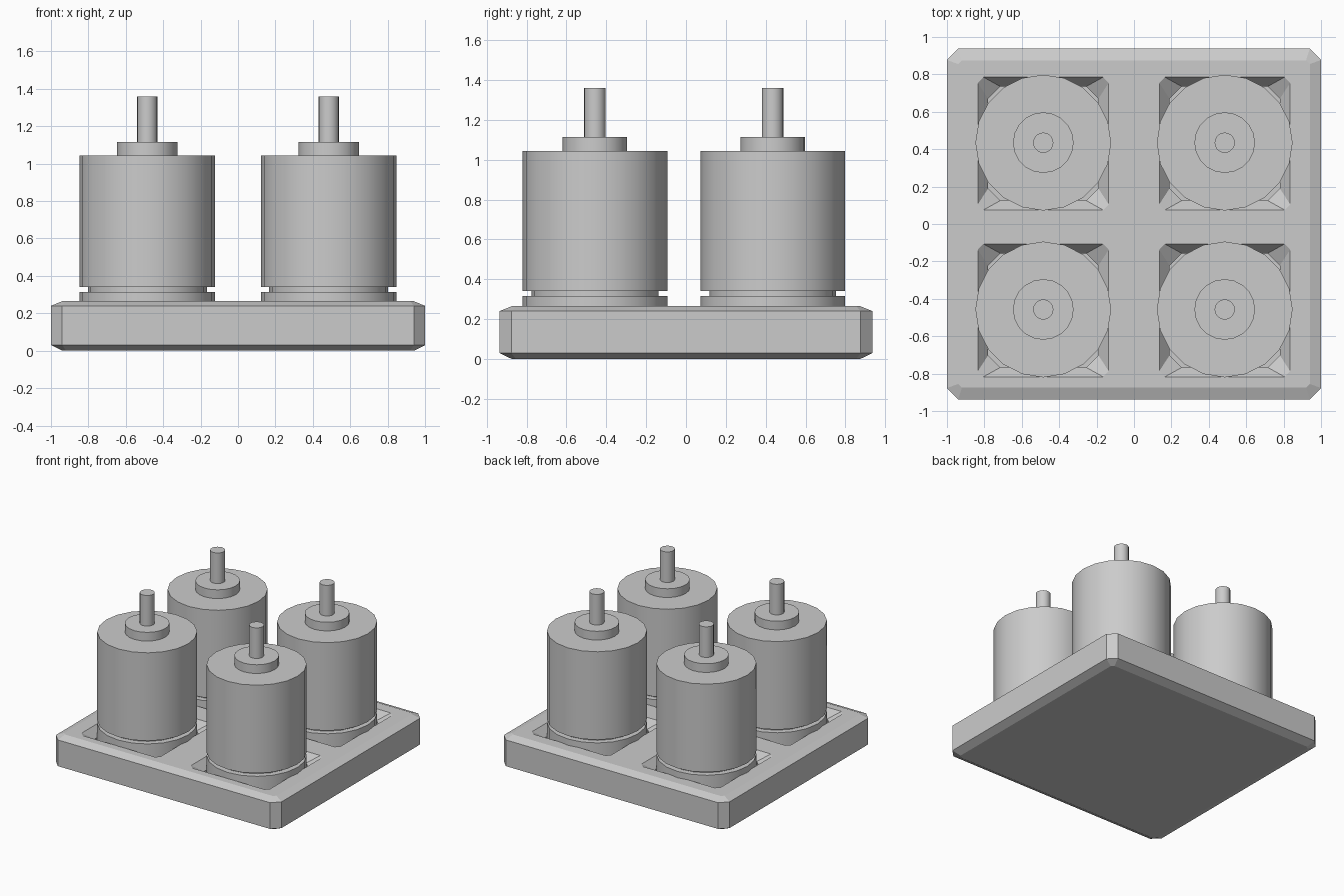
import bpy, bmesh
from math import cos, sin, pi, radians

if "Cube" in bpy.data.objects:
    bpy.data.objects.remove(bpy.data.objects["Cube"])


def loft(name, rings, loc=(0, 0, 0)):
    """Skin a stack of equal-length point rings and cap both ends."""
    bm = bmesh.new()
    loops = [[bm.verts.new(p) for p in ring] for ring in rings]
    n = len(loops[0])
    for a, b in zip(loops, loops[1:]):
        for i in range(n):
            j = (i + 1) % n
            bm.faces.new((a[i], a[j], b[j], b[i]))
    bm.faces.new(loops[0][::-1])
    bm.faces.new(loops[-1])
    bmesh.ops.recalc_face_normals(bm, faces=bm.faces)
    mesh = bpy.data.meshes.new(name)
    bm.to_mesh(mesh)
    bm.free()
    obj = bpy.data.objects.new(name, mesh)
    obj.location = loc
    bpy.context.collection.objects.link(obj)
    return obj


def octagon(hx, hy, cut, z):
    """Rectangle with cut corners."""
    return [(hx, -hy + cut, z), (hx, hy - cut, z), (hx - cut, hy, z), (-hx + cut, hy, z),
            (-hx, hy - cut, z), (-hx, -hy + cut, z), (-hx + cut, -hy, z), (hx - cut, -hy, z)]


def circle(r, z, n=20):
    return [(r * cos(2 * pi * i / n), r * sin(2 * pi * i / n), z) for i in range(n)]


# Chamfered base slab
base = loft("base", [octagon(0.94, 0.875, 0.02, 0.0), octagon(1.0, 0.937, 0.06, 0.03),
                     octagon(1.0, 0.937, 0.06, 0.24), octagon(0.94, 0.875, 0.02, 0.265)])

# Canister outline from foot, through neck groove and body, to cap and shaft
profile = [(0.363, 0.17), (0.363, 0.315), (0.318, 0.315), (0.318, 0.34), (0.363, 0.34),
           (0.363, 1.045), (0.162, 1.045), (0.162, 1.115), (0.054, 1.115), (0.054, 1.36)]

for row, y in (("front", -0.457), ("back", 0.435)):
    for side, x in (("left", -0.485), ("right", 0.485)):
        can = loft(f"canister_{row}_{side}", [circle(r, z) for r, z in profile], (x, y, 0))
        bpy.ops.object.select_all(action='DESELECT')
        can.select_set(True)
        bpy.context.view_layer.objects.active = can
        bpy.ops.object.shade_smooth_by_angle(angle=radians(35))

        # Sloped square pocket around the foot
        cutter = loft(f"pocket_cutter_{row}_{side}",
                      [octagon(0.295, 0.305, 0.065, 0.16), octagon(0.295, 0.305, 0.065, 0.20),
                       octagon(0.35, 0.355, 0.03, 0.265), octagon(0.36, 0.365, 0.03, 0.30)],
                      (x, y - 0.005, 0))
        cutter.hide_render = True
        cutter.hide_set(True)
        cutter.display_type = 'WIRE'
        mod = base.modifiers.new("pocket", 'BOOLEAN')
        mod.operation = 'DIFFERENCE'
        mod.solver = 'EXACT'
        mod.object = cutter
